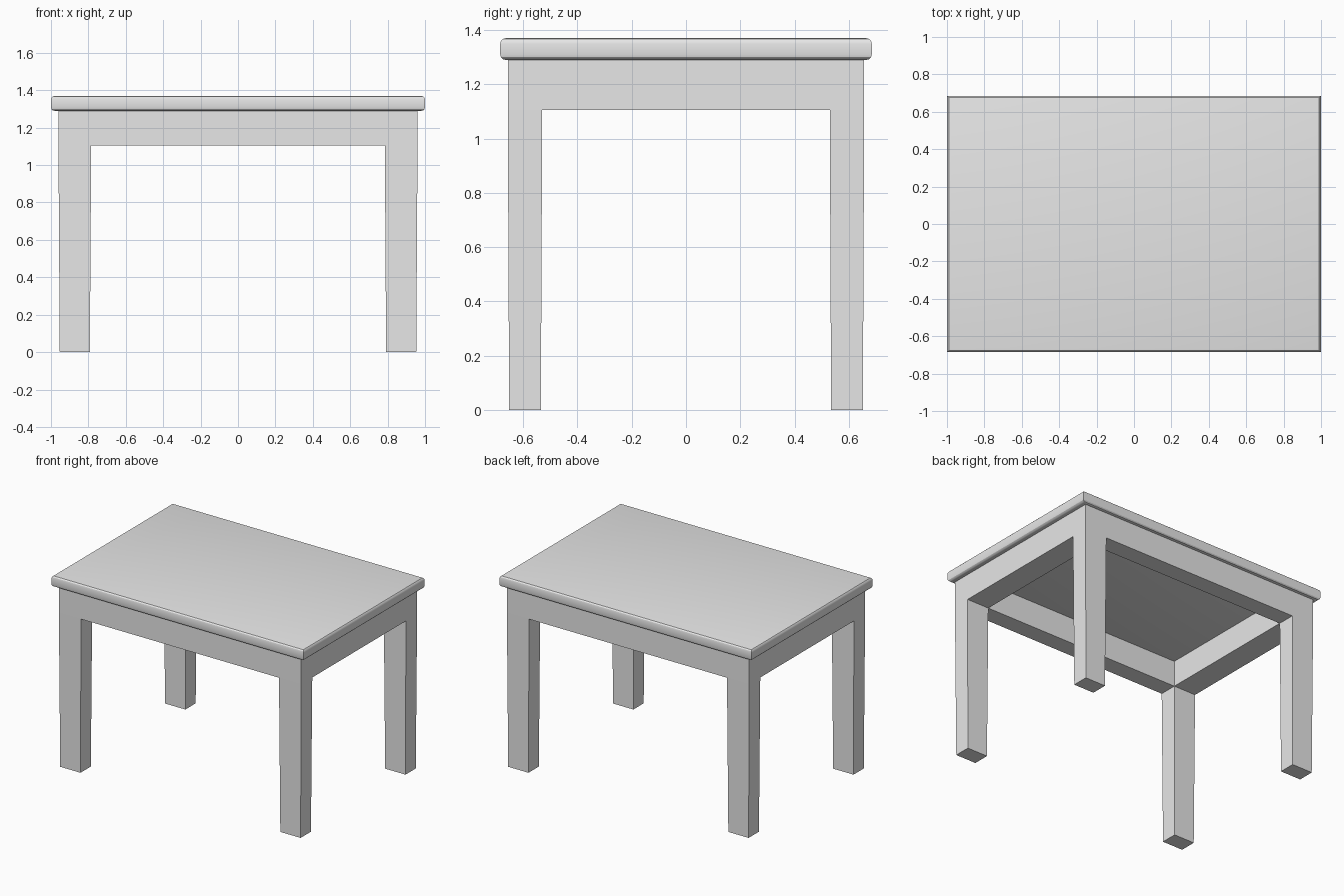
import bpy
import bmesh
from mathutils import Vector

TOP_Z, SLAB_Z, APRON_Z = 1.37, 1.29, 1.105

cube = bpy.data.objects.get("Cube")
if cube:
    bpy.data.objects.remove(cube, do_unlink=True)

# One plain grey finish
grey = bpy.data.materials.new("light_grey")
grey.use_nodes = True
grey.diffuse_color = (0.8, 0.8, 0.8, 1)
grey.node_tree.nodes["Principled BSDF"].inputs["Base Color"].default_value = (0.8, 0.8, 0.8, 1)


def finish(bm, name):
    bmesh.ops.recalc_face_normals(bm, faces=bm.faces)
    mesh = bpy.data.meshes.new(name)
    bm.to_mesh(mesh)
    bm.free()
    mesh.materials.append(grey)
    obj = bpy.data.objects.new(name, mesh)
    bpy.context.collection.objects.link(obj)
    return obj


# Table top: slab with rounded upper and lower rims, square corners
bm = bmesh.new()
bmesh.ops.create_cube(bm, size=1)
for v in bm.verts:
    v.co = Vector((v.co.x * 2, v.co.y * 1.37, SLAB_Z + (v.co.z + 0.5) * (TOP_Z - SLAB_Z)))
rims = [e for e in bm.edges if abs(e.verts[0].co.z - e.verts[1].co.z) < 0.001]
bmesh.ops.bevel(bm, geom=rims, offset=0.02, segments=3, profile=0.5, affect='EDGES')
top = finish(bm, "table_top")
bpy.context.view_layer.objects.active = top
top.select_set(True)
bpy.ops.object.shade_smooth_by_angle()
top.select_set(False)

# Apron ring: a three by three plan without its middle, drawn upward
bm = bmesh.new()
xs, ys = (-0.96, -0.785, 0.785, 0.96), (-0.657, -0.53, 0.53, 0.657)
plan = [[bm.verts.new((x, y, APRON_Z)) for y in ys] for x in xs]
ring, corners = [], []
for i in range(3):
    for j in range(3):
        if (i, j) == (1, 1):
            continue
        face = bm.faces.new((plan[i][j], plan[i][j + 1], plan[i + 1][j + 1], plan[i + 1][j]))
        ring.append(face)
        if i != 1 and j != 1:
            corners.append(face)
raised = bmesh.ops.extrude_face_region(bm, geom=ring, use_keep_orig=True)
for v in raised["geom"]:
    if isinstance(v, bmesh.types.BMVert):
        v.co.z = SLAB_Z

# Legs: the corner faces drawn down to the floor with a slight taper
for face in corners:
    leg = bmesh.ops.extrude_discrete_faces(bm, faces=[face])["faces"][0]
    centre = leg.calc_center_median()
    for v in leg.verts:
        v.co = centre + (v.co - centre) * 0.92
        v.co.z = 0
finish(bm, "legs_and_apron")
